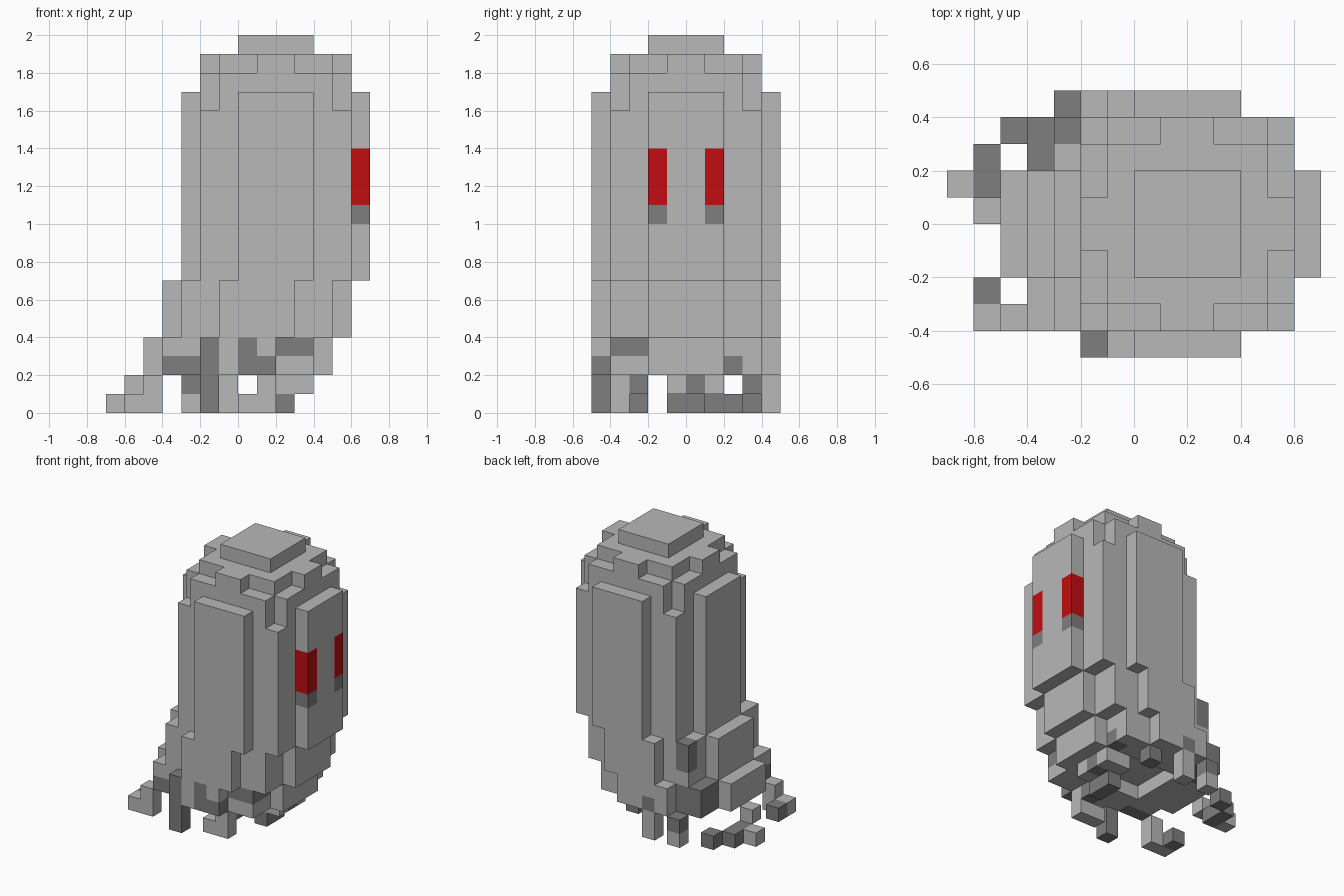
import bpy, bmesh
from mathutils import Vector

old = bpy.data.objects.get("Cube")
if old:
    bpy.data.objects.remove(old, do_unlink=True)

U = 0.1  # block size
LIGHT, DARK, RED = 0, 1, 2


def material(name, rgb):
    m = bpy.data.materials.new(name)
    m.use_nodes = True
    m.diffuse_color = (*rgb, 1)
    bsdf = next(n for n in m.node_tree.nodes if n.type == 'BSDF_PRINCIPLED')
    bsdf.inputs["Base Color"].default_value = (*rgb, 1)
    bsdf.inputs["Roughness"].default_value = 0.9
    return m


MATS = [material("light grey", (0.48, 0.48, 0.48)),
        material("dark grey", (0.21, 0.21, 0.21)),
        material("red", (0.53, 0.004, 0.005))]

blocks = {}  # cell -> (part, colour)


def box(part, x, y, z, colour=LIGHT):
    """Fill a range of cells; each range is (low, high) in block units."""
    for i in range(*x):
        for j in range(*y):
            for k in range(*z):
                blocks[i, j, k] = (part, colour)


def section(part, z, shift):
    """Rounded body section with a raised panel on each of its four sides."""
    for x, y in (((-2, 6), (-4, 4)), ((0, 4), (-5, 5)), ((-3, 7), (-2, 2))):
        box(part, (x[0] + shift, x[1] + shift), y, z)


# Upright body and the skirt sweeping backwards
section("body", (7, 16), 0)
section("skirt", (4, 7), -1)
section("hem", (2, 4), -2)

# Shoulders: corners step in while the panels run one block higher
box("shoulders", (-2, 6), (-3, 3), (16, 18))
box("shoulders", (-1, 5), (-4, 4), (16, 18))
box("shoulders", (0, 4), (-5, 5), (16, 17))
box("shoulders", (-3, 7), (-2, 2), (16, 17))

# Crown and cap
box("crown", (-1, 5), (-3, 3), (18, 19))
box("crown", (1, 3), (-4, 4), (18, 19))
box("crown", (-2, 6), (-1, 1), (18, 19))
box("cap", (0, 4), (-2, 2), (19, 20))

# Eyes with a dark mark below each
for y in ((-2, -1), (1, 2)):
    box("eyes", (6, 7), y, (11, 14), RED)
    box("eyes", (6, 7), y, (10, 11), DARK)

# Hollow under the hem
for i in range(-2, 2):
    for j in range(-2, 2):
        del blocks[i, j, 2]

# Dark patches on skirt and hem
box("skirt", (-3, -2), (3, 4), (5, 7), DARK)
for x, y, z in (((-4, -2), (2, 4), (2, 4)),
                ((-4, -2), (-4, -3), (2, 3)),
                ((0, 1), (-5, -4), (3, 4)),
                ((0, 2), (-5, -4), (2, 3)),
                ((2, 4), (-4, -2), (3, 4)),
                ((3, 4), (2, 3), (2, 3)),
                ((-1, 0), (4, 5), (2, 3))):
    box("hem", x, y, z, DARK)

# Right tentacles
box("right_tentacle", (-2, -1), (-5, -4), (0, 4), DARK)
box("right_foot", (0, 2), (-4, -3), (0, 1))
box("right_foot", (1, 2), (-4, -3), (1, 2))
box("right_foot", (1, 2), (-3, -2), (1, 2), DARK)

# Front tentacle under the face
box("front_tentacle", (2, 4), (-1, 2), (1, 2))
box("front_tentacle", (2, 4), (0, 1), (1, 2), DARK)
box("front_tentacle", (2, 3), (-1, 1), (0, 1), DARK)

# Left tentacles
box("left_tentacle", (-1, 0), (4, 5), (0, 2))
box("left_rear_tentacle", (-3, -2), (4, 5), (1, 2), DARK)
box("left_rear_tentacle", (-3, -2), (4, 5), (0, 1))
box("left_stub", (1, 2), (3, 4), (1, 2), DARK)

# Right tail
box("right_tail", (-6, -4), (-4, -3), (0, 1))
box("right_tail", (-5, -4), (-4, -3), (1, 2))
box("right_tail", (-6, -5), (-3, -2), (0, 1), DARK)

# Left tail, winding outwards along the ground
box("left_tail", (-5, -4), (3, 4), (0, 1), DARK)
box("left_tail", (-6, -5), (1, 3), (0, 1), DARK)
box("left_tail", (-7, -6), (1, 2), (0, 1))
box("left_tail", (-6, -5), (0, 1), (1, 2))


def build(part):
    """Skin the exposed sides of a part's blocks and merge flat areas."""
    bm = bmesh.new()
    for cell, (owner, colour) in blocks.items():
        if owner != part:
            continue
        for axis in range(3):
            for sign in (-1, 1):
                n = [0, 0, 0]
                n[axis] = sign
                if tuple(c + d for c, d in zip(cell, n)) in blocks:
                    continue
                a, b = [0, 0, 0], [0, 0, 0]
                a[(axis + 1) % 3] = 1
                b[(axis + 2) % 3] = sign
                n, a, b = Vector(n), Vector(a), Vector(b)
                c = Vector(cell) + Vector((0.5, 0.5, 0.5)) + n / 2
                corners = ((-1, -1), (1, -1), (1, 1), (-1, 1))
                f = bm.faces.new([bm.verts.new((c + a * s / 2 + b * t / 2) * U)
                                  for s, t in corners])
                f.material_index = colour
    bmesh.ops.remove_doubles(bm, verts=bm.verts, dist=U * 0.01)
    bmesh.ops.dissolve_limit(bm, angle_limit=0.01, verts=bm.verts,
                             edges=bm.edges, delimit={'MATERIAL'})
    mesh = bpy.data.meshes.new(part)
    bm.to_mesh(mesh)
    bm.free()
    for m in MATS:
        mesh.materials.append(m)
    bpy.context.collection.objects.link(bpy.data.objects.new(part, mesh))


for part in sorted({owner for owner, _ in blocks.values()}):
    build(part)
